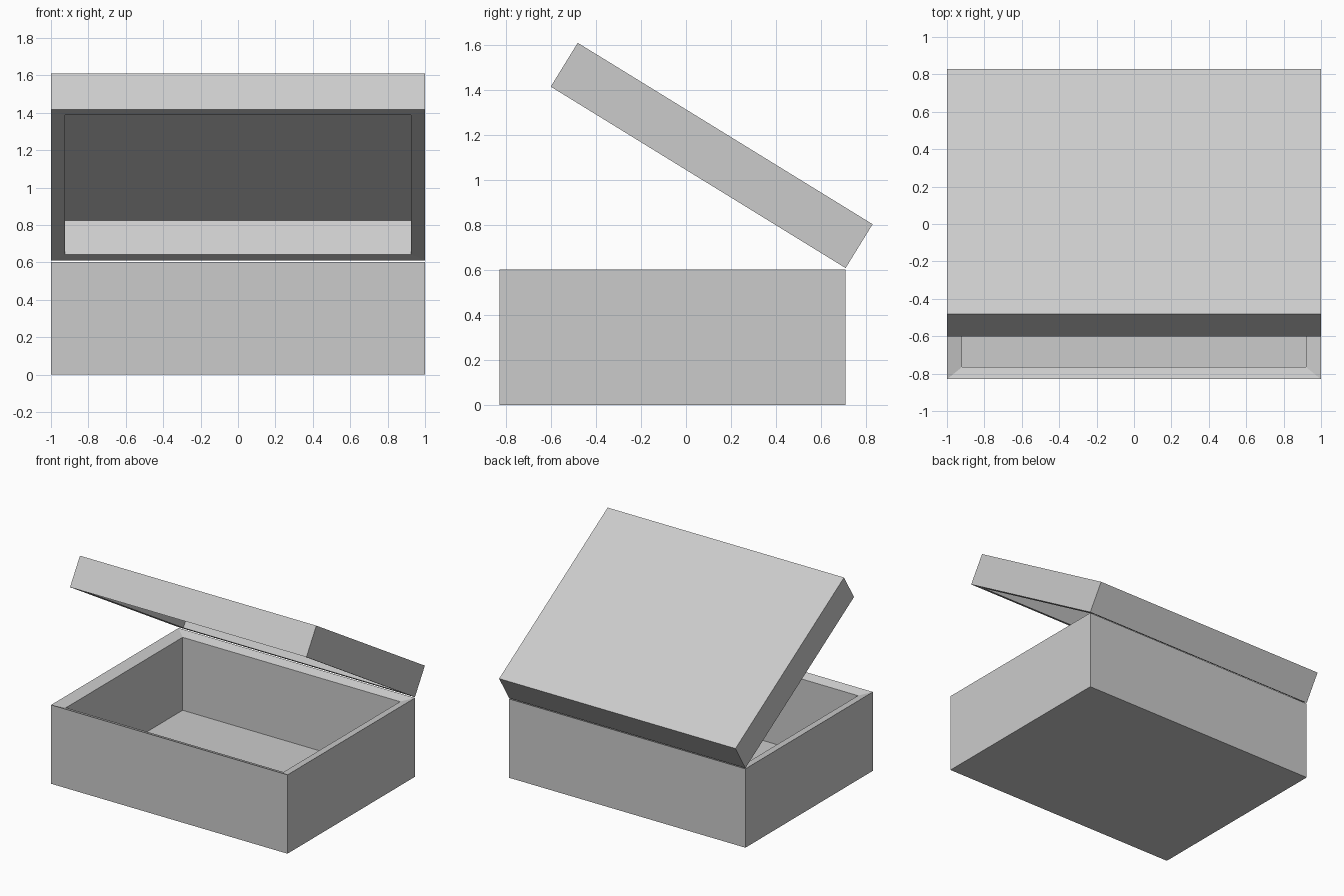
import bpy, bmesh, math

if "Cube" in bpy.data.objects:
    bpy.data.objects.remove(bpy.data.objects["Cube"])


def tray(name, depth, base_z, rim_z, lip_z, floor_z, wall_x, wall_y):
    """Hollow rectangular tray; its back edge lies on y = 0, open at rim_z."""
    bm = bmesh.new()

    def ring(ix, iy, z):
        x, y0, y1 = 1 - ix, -depth + iy, -iy
        return [bm.verts.new((px, py, z)) for px, py in
                ((-x, y0), (x, y0), (x, y1), (-x, y1))]

    rings = [ring(0, 0, base_z), ring(0, 0, rim_z),
             ring(wall_x, wall_y, lip_z), ring(wall_x, wall_y, floor_z)]
    for a, b in zip(rings, rings[1:]):
        for i in range(4):
            j = (i + 1) % 4
            bm.faces.new((a[i], a[j], b[j], b[i]))
    bm.faces.new(rings[0])
    bm.faces.new(rings[-1])
    bmesh.ops.recalc_face_normals(bm, faces=bm.faces)
    mesh = bpy.data.meshes.new(name)
    bm.to_mesh(mesh)
    bm.free()
    obj = bpy.data.objects.new(name, mesh)
    bpy.context.collection.objects.link(obj)
    return obj


# Box body, with a rim sloping gently inwards
body = tray("box_body", 1.54, 0, 0.603, 0.578, 0.02, 0.08, 0.065)
body.location = (0, 0.71, 0)

# Lid, an upside-down tray swung open about the back edge
lid = tray("lid", 1.54, 0.229, 0, 0.003, 0.214, 0.075, 0.06)
lid.location = (0, 0.71, 0.609)
lid.rotation_euler = (math.radians(-31.6), 0, 0)
